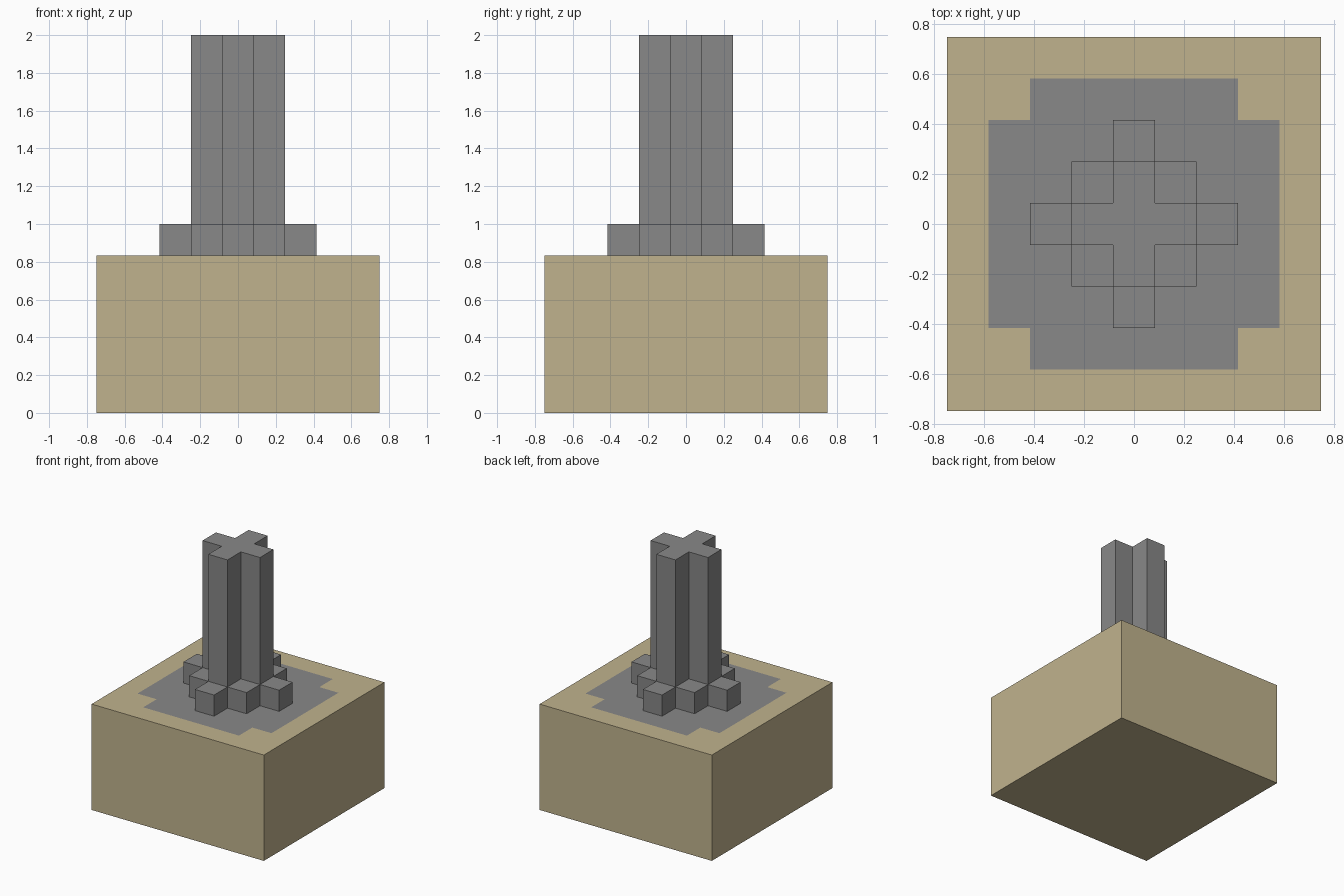
import bpy, bmesh
from mathutils import Vector

if "Cube" in bpy.data.objects:
    bpy.data.objects.remove(bpy.data.objects["Cube"], do_unlink=True)

U = 1 / 6  # one block unit


def material(name, rgb):
    mat = bpy.data.materials.new(name)
    mat.use_nodes = True
    color = (*rgb, 1)
    mat.diffuse_color = color
    mat.node_tree.nodes["Principled BSDF"].inputs["Base Color"].default_value = color
    return mat


sand = material("sand", (0.53, 0.45, 0.27))
stone = material("grey stone", (0.246, 0.246, 0.246))


def finish(name, bm, mats):
    mesh = bpy.data.meshes.new(name)
    bm.to_mesh(mesh)
    bm.free()
    for mat in mats:
        mesh.materials.append(mat)
    obj = bpy.data.objects.new(name, mesh)
    bpy.context.collection.objects.link(obj)
    return obj


def prism(name, quarter, bottom, top):
    """Extrude an outline made by turning one quarter of it four times."""
    bm = bmesh.new()
    verts = []
    for turn in range(4):
        for x, y in quarter:
            for _ in range(turn):
                x, y = -y, x
            verts.append(bm.verts.new((x * U, y * U, bottom * U)))
    face = bm.faces.new(verts)
    result = bmesh.ops.extrude_face_region(bm, geom=[face])
    raised = [g for g in result["geom"] if isinstance(g, bmesh.types.BMVert)]
    bmesh.ops.translate(bm, verts=raised, vec=(0, 0, (top - bottom) * U))
    bmesh.ops.recalc_face_normals(bm, faces=bm.faces)
    return finish(name, bm, [stone])


# Sand block, its top cut so the stone patch lies flush in it
bm = bmesh.new()
bmesh.ops.create_cube(bm, size=1)
bmesh.ops.scale(bm, vec=(9 * U, 9 * U, 5 * U), verts=bm.verts)
bmesh.ops.translate(bm, vec=(0, 0, 2.5 * U), verts=bm.verts)
for axis in (Vector((1, 0, 0)), Vector((0, 1, 0))):
    for d in (-3.5, -2.5, 2.5, 3.5):
        tops = [f for f in bm.faces if f.normal.z > 0.5]
        geom = tops + list({e for f in tops for e in f.edges})
        geom += list({v for f in tops for v in f.verts})
        bmesh.ops.bisect_plane(bm, geom=geom, plane_co=axis * d * U, plane_no=axis)
        bm.normal_update()
for f in bm.faces:
    c = f.calc_center_median() / U
    far, near = max(abs(c.x), abs(c.y)), min(abs(c.x), abs(c.y))
    if f.normal.z > 0.5 and far < 3.5 and near < 2.5:
        f.material_index = 1
finish("sand_block", bm, [sand, stone])

# Stepped foot and cross-shaped column
prism("column_foot", [(2.5, -0.5), (2.5, 0.5), (1.5, 0.5), (1.5, 1.5), (0.5, 1.5)], 5, 6)
prism("cross_column", [(1.5, -0.5), (1.5, 0.5), (0.5, 0.5)], 5, 12)
